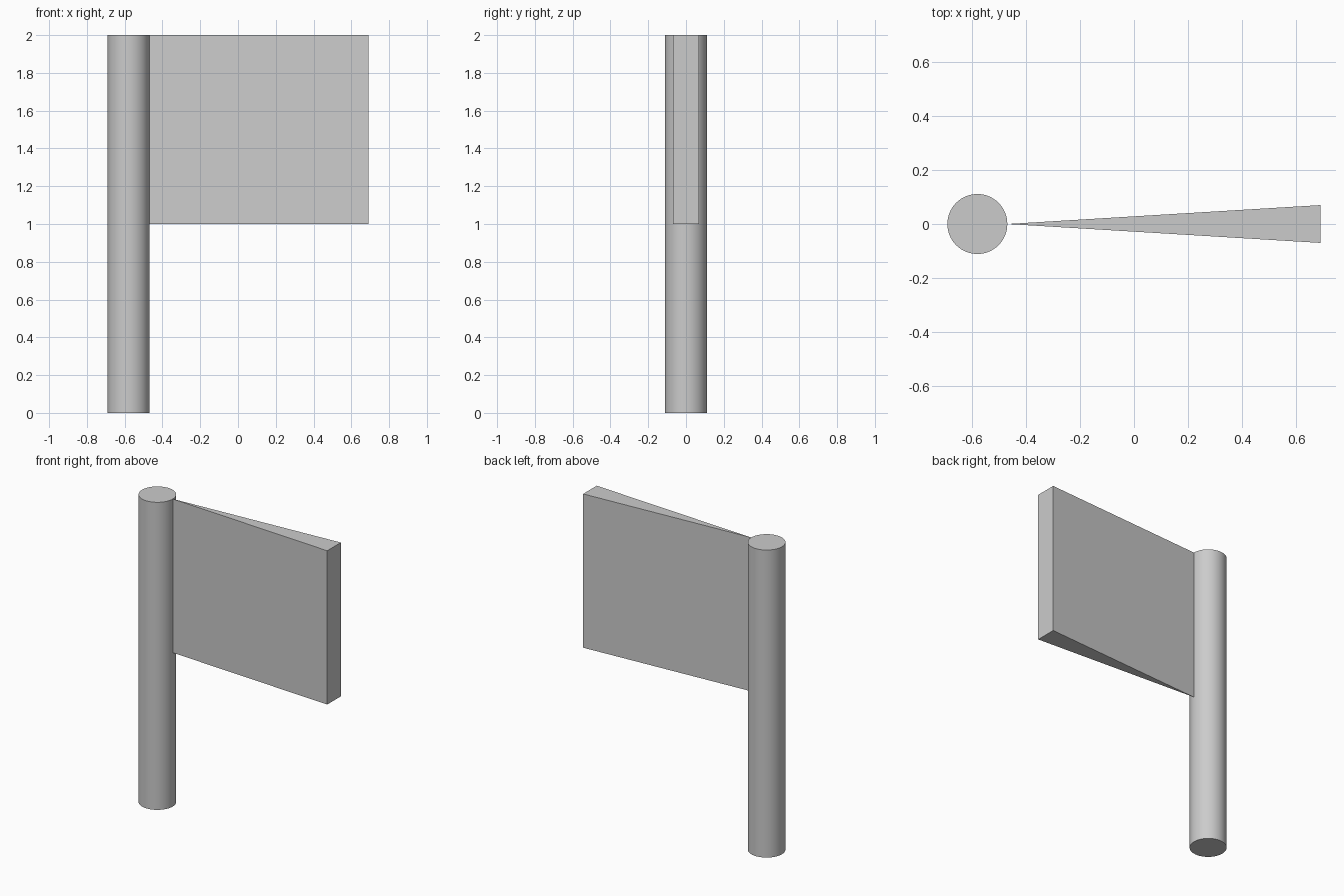
import bpy
import bmesh
import math

cube = bpy.data.objects.get("Cube")
if cube:
    bpy.data.objects.remove(cube, do_unlink=True)

HEIGHT = 2.0
POLE_X, POLE_R = -0.58, 0.111
FLAG_END, FLAG_BOTTOM, FLAG_HALF = 0.691, 1.0, 0.07

grey = bpy.data.materials.new("plain grey")
grey.use_nodes = True
colour = (0.6, 0.6, 0.6, 1.0)
grey.diffuse_color = colour
grey.node_tree.nodes["Principled BSDF"].inputs["Base Color"].default_value = colour

# Round pole, smooth around the side with sharp caps
bpy.ops.mesh.primitive_cylinder_add(vertices=64, radius=POLE_R, depth=HEIGHT,
                                    location=(POLE_X, 0, HEIGHT / 2))
pole = bpy.context.object
pole.name = "pole"
pole.data.materials.append(grey)
bpy.ops.object.shade_smooth_by_angle(angle=math.radians(30))

# Wedge-shaped flag: a triangular profile extruded upwards
bm = bmesh.new()
profile = [(POLE_X + POLE_R, 0), (FLAG_END, -FLAG_HALF), (FLAG_END, FLAG_HALF)]
base = bm.faces.new([bm.verts.new((x, y, FLAG_BOTTOM)) for x, y in profile])
grown = bmesh.ops.extrude_face_region(bm, geom=[base])["geom"]
top = [v for v in grown if isinstance(v, bmesh.types.BMVert)]
bmesh.ops.translate(bm, verts=top, vec=(0, 0, HEIGHT - FLAG_BOTTOM))
bmesh.ops.recalc_face_normals(bm, faces=bm.faces)
mesh = bpy.data.meshes.new("flag")
bm.to_mesh(mesh)
bm.free()
mesh.materials.append(grey)
flag = bpy.data.objects.new("flag", mesh)
bpy.context.collection.objects.link(flag)
